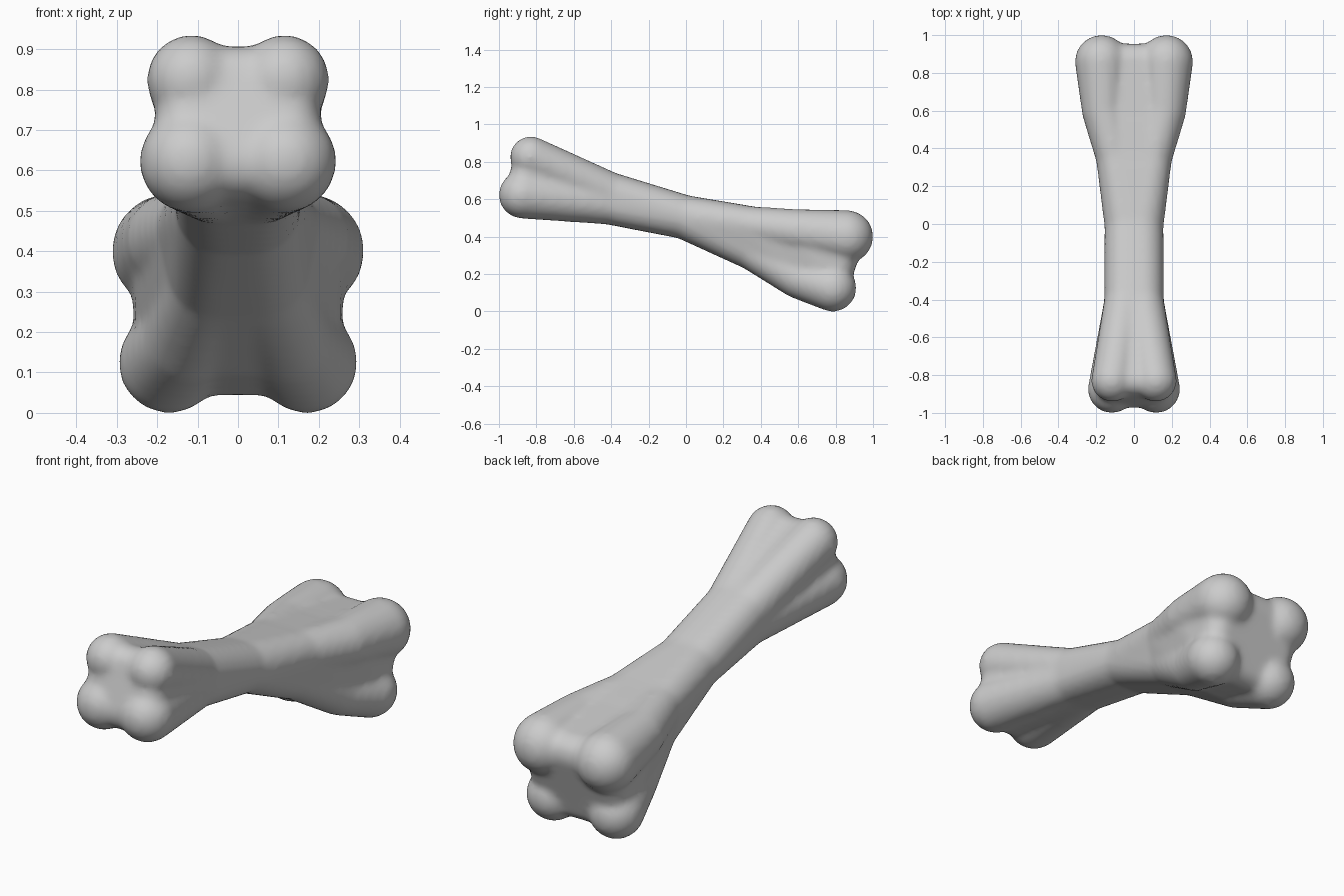
import bpy, bmesh
from mathutils import Vector

if "Cube" in bpy.data.objects:
    bpy.data.objects.remove(bpy.data.objects["Cube"])

bm = bmesh.new()


def hull(balls):
    """Adds the convex skin wrapped around a group of balls (x, y, z, radius)."""
    part = bmesh.new()
    for x, y, z, r in balls:
        tmp = bmesh.ops.create_icosphere(part, subdivisions=3, radius=r + 0.002)
        bmesh.ops.translate(part, verts=tmp["verts"], vec=Vector((x, y, z)))
    points = [v.co.copy() for v in part.verts]
    part.free()
    verts = [bm.verts.new(p) for p in points]
    bmesh.ops.convex_hull(bm, input=verts)
    loose = [v for v in bm.verts if not v.link_faces]
    bmesh.ops.delete(bm, geom=loose, context='VERTS')


def flip(balls):
    return [(-x, y, z, r) for x, y, z, r in balls]


def both(balls):
    return balls + flip(balls)


def inset(balls, d):
    return [(x, y, z, r - d) for x, y, z, r in balls]


# Shaft sections, half of each
neck_front = [(0.045, -0.40, 0.630, 0.110), (0.050, -0.40, 0.570, 0.105)]
waist = [(0.040, -0.01, 0.505, 0.115)]
neck_back = [(0.100, 0.35, 0.460, 0.100), (0.065, 0.35, 0.330, 0.105)]

# Knobs at the ends: upper, lower
knobs_front = [(0.115, -0.83, 0.825, 0.110), (0.118, -0.875, 0.623, 0.125)]
knobs_back = [(0.172, 0.86, 0.400, 0.140), (0.170, 0.785, 0.125, 0.125)]
flare_back = [(0.160, 0.60, 0.430, 0.115), (0.125, 0.60, 0.180, 0.110)]

# Shaft
hull(both(neck_front + waist))
hull(both(waist + neck_back))

# Solid core of each flared end
hull(both(inset(knobs_front, 0.028) + neck_front))
hull(both(inset(flare_back, 0.02) + neck_back))
hull(both(inset(knobs_back, 0.045) + inset(flare_back, 0.02)))

# Ridges running from the shaft out to each knob
for side in (list, flip):
    for i in range(2):
        hull(side([knobs_front[i], neck_front[i]]))
        hull(side([neck_back[i], flare_back[i]]))
        hull(side([flare_back[i], knobs_back[i]]))

bmesh.ops.recalc_face_normals(bm, faces=bm.faces)
mesh = bpy.data.meshes.new("bone")
bm.to_mesh(mesh)
bm.free()
bone = bpy.data.objects.new("bone", mesh)
bpy.context.collection.objects.link(bone)

# Fuse the parts into one skin and soften the joins
fuse = bone.modifiers.new("fuse", 'REMESH')
fuse.mode = 'VOXEL'
fuse.voxel_size = 0.015
fuse.use_smooth_shade = True
soft = bone.modifiers.new("soften", 'SMOOTH')
soft.factor = 0.5
soft.iterations = 10
